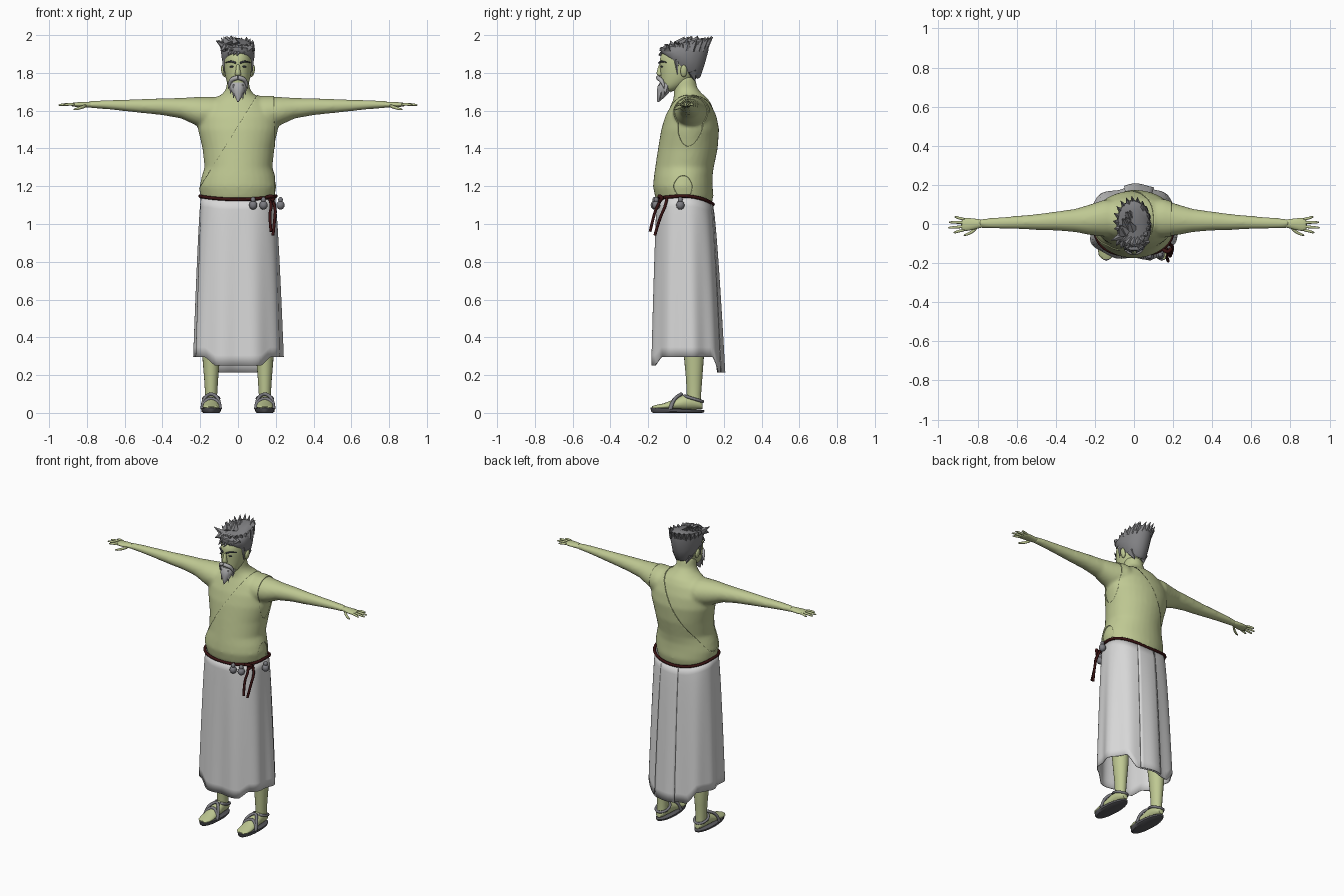
import bpy, bmesh, math, random
from mathutils import Vector, Matrix

if "Cube" in bpy.data.objects:
    bpy.data.objects.remove(bpy.data.objects["Cube"])
random.seed(4)
TAU = math.tau


def material(name, *rgb):
    m = bpy.data.materials.new(name)
    m.use_nodes = True
    m.diffuse_color = (*rgb, 1)
    m.node_tree.nodes["Principled BSDF"].inputs["Base Color"].default_value = (*rgb, 1)
    return m


SKIN = material("green skin", .52, .58, .29)
CLOTH = material("pale cloth", .68, .68, .68)
HAIR = material("grey hair", .22, .22, .23)
BEARD = material("light grey beard", .42, .42, .43)
BROW = material("dark brow", .05, .055, .07)
CORD = material("dark red cord", .04, .006, .006)
LEATHER = material("grey leather", .2, .2, .22)
SOLE = material("dark sole", .1, .1, .11)


def finish(name, data, mat, angle=60, subsurf=0):
    """Turn a bmesh or mesh into a shaded object."""
    if isinstance(data, bmesh.types.BMesh):
        bmesh.ops.recalc_face_normals(data, faces=data.faces)
        me = bpy.data.meshes.new(name)
        data.to_mesh(me)
        data.free()
    else:
        me = data
    ob = bpy.data.objects.new(name, me)
    bpy.context.collection.objects.link(ob)
    me.materials.clear()
    me.materials.append(mat)
    for o in bpy.context.selected_objects:
        o.select_set(False)
    ob.select_set(True)
    bpy.context.view_layer.objects.active = ob
    bpy.ops.object.shade_smooth_by_angle(angle=math.radians(angle))
    if subsurf:
        ob.modifiers.new("round", "SUBSURF").levels = subsurf
        ob.modifiers["round"].render_levels = subsurf
    return ob


def loft(bm, rings, axis="z", n=20, flip=1):
    """Elliptical rings (t, a, b, ra, rb[, slope]) joined along an axis."""
    loops = []
    for t, a, b, ra, rb, *slope in rings:
        loop = []
        for i in range(n):
            u, v = ra * math.cos(TAU * i / n), rb * math.sin(TAU * i / n)
            p = {"z": (a + u, b + v, t + (slope[0] * v if slope else 0)),
                 "x": (t, a + u, b + v), "y": (a + u, t, b + v)}[axis]
            loop.append(bm.verts.new((p[0] * flip, p[1], p[2])))
        loops.append(loop)
    for lo, hi in zip(loops, loops[1:]):
        for i in range(n):
            j = (i + 1) % n
            bm.faces.new((lo[i], lo[j], hi[j], hi[i]))
    bm.faces.new(loops[0])
    bm.faces.new(loops[-1])
    return bm


def spike(bm, base, tip, r, sides=5):
    base, tip = Vector(base), Vector(tip)
    d = tip - base
    mat = Matrix.Translation((base + tip) / 2) @ d.to_track_quat("Z", "Y").to_matrix().to_4x4()
    bmesh.ops.create_cone(bm, cap_ends=True, segments=sides, radius1=r, radius2=0.001,
                          depth=d.length, matrix=mat)


def ball(bm, at, size, tilt=0):
    mat = Matrix.Translation(at) @ Matrix.Rotation(tilt, 4, "Y") @ Matrix.Diagonal((*size, 1))
    bmesh.ops.create_uvsphere(bm, u_segments=14, v_segments=8, radius=1, matrix=mat)


def tube(name, points, radius, mat, closed=False, taper=None):
    """Round cord along smooth points."""
    cu = bpy.data.curves.new(name, "CURVE")
    cu.dimensions, cu.bevel_depth, cu.bevel_resolution = "3D", radius, 2
    cu.use_fill_caps = True
    sp = cu.splines.new("NURBS")
    sp.points.add(len(points) - 1)
    for i, p in enumerate(points):
        sp.points[i].co = (*p, 1)
        sp.points[i].radius = taper[i] if taper else 1
    sp.use_endpoint_u, sp.use_cyclic_u, sp.order_u = not closed, closed, 3
    tmp = bpy.data.objects.new(name + "_path", cu)
    me = bpy.data.meshes.new_from_object(tmp)
    bpy.data.objects.remove(tmp)
    return finish(name, me, mat)


# Torso, neck and arms blended into one skin
bm = loft(bmesh.new(), [
    (1.10, 0, -.005, .18, .135), (1.15, 0, -.01, .195, .15), (1.2, 0, -.017, .203, .153),
    (1.25, 0, -.015, .193, .15), (1.3, 0, -.008, .177, .15), (1.4, 0, .01, .188, .153),
    (1.5, 0, .022, .212, .148), (1.57, 0, .026, .21, .132), (1.63, 0, .028, .175, .108),
    (1.665, 0, .025, .125, .09), (1.69, 0, .01, .08, .075), (1.72, 0, -.003, .062, .063),
    (1.78, 0, -.012, .056, .06)], n=32)
ARM = [(.06, .03, 1.585, .09, .085), (.15, .03, 1.59, .095, .085), (.22, .022, 1.597, .08, .076),
       (.3, .018, 1.613, .06, .055), (.4, .015, 1.621, .049, .045), (.5, .01, 1.624, .041, .038),
       (.6, .008, 1.628, .034, .031), (.7, .005, 1.632, .029, .024), (.79, .003, 1.632, .024, .019)]
for s in (-1, 1):
    loft(bm, ARM, "x", flip=s)
body = finish("torso_and_arms", bm, SKIN, 180)
rm = body.modifiers.new("blend", "REMESH")
rm.mode, rm.voxel_size, rm.use_smooth_shade = "VOXEL", .01, True
sm = body.modifiers.new("relax", "SMOOTH")
sm.iterations = 8

# Draped wrap over the left shoulder, cut from the torso surface
dg = bpy.context.evaluated_depsgraph_get()
bm = bmesh.new()
bm.from_mesh(bpy.data.meshes.new_from_object(body.evaluated_get(dg)))
for co, no in (((.1, 0, 1.68), (.44, 0, -.27)), ((.19, 0, 1.6), (-1, 0, 0))):
    bmesh.ops.bisect_plane(bm, geom=bm.verts[:] + bm.edges[:] + bm.faces[:],
                           plane_co=co, plane_no=no, clear_inner=True)
wrap = finish("shoulder_wrap", bm, SKIN)
so = wrap.modifiers.new("thickness", "SOLIDIFY")
so.thickness, so.offset = .005, 1

# Hands with four fingers and a thumb
for s, side in ((1, "left"), (-1, "right")):
    bm = loft(bmesh.new(), [(.76, .003, 1.632, .02, .015), (.79, .002, 1.632, .023, .016),
                            (.83, -.001, 1.632, .032, .015), (.865, -.003, 1.632, .036, .012),
                            (.885, -.003, 1.632, .03, .009)], "x", 12, s)
    for y, tip, spread in ((-.03, .925, -.013), (-.012, .952, -.007), (.007, .948, .002), (.024, .92, .012)):
        loft(bm, [(.86, y, 1.633, .008, .008), (.9, y + spread / 2, 1.634, .008, .008),
                  (tip - .012, y + spread, 1.631, .007, .007), (tip, y + spread, 1.629, .003, .003)], "x", 8, s)
    loft(bm, [(.8, -.015, 1.628, .012, .011), (.825, -.04, 1.618, .01, .01),
              (.855, -.054, 1.609, .008, .008), (.872, -.058, 1.606, .003, .003)], "x", 8, s)
    finish(side + "_hand", bm, SKIN, 80, 1)

# Head, nose and ears
bm = loft(bmesh.new(), [
    (1.7, 0, -.09, .022, .028), (1.72, 0, -.078, .045, .055), (1.75, 0, -.055, .06, .078),
    (1.79, 0, -.042, .07, .094), (1.83, 0, -.037, .074, .102), (1.87, 0, -.035, .076, .107),
    (1.91, 0, -.03, .07, .1), (1.94, 0, -.02, .045, .07)], n=24)
loft(bm, [(1.782, 0, -.135, .016, .013), (1.795, 0, -.14, .018, .02), (1.82, 0, -.138, .011, .014),
          (1.85, 0, -.134, .009, .01)], n=10)
for s in (-1, 1):
    ball(bm, (s * .077, -.012, 1.81), (.012, .019, .033), s * .2)
finish("head", bm, SKIN, 80, 1)

# Brows and eyes
for s, side in ((1, "left"), (-1, "right")):
    tube(side + "_brow", [(s * .012, -.143, 1.852), (s * .035, -.135, 1.866), (s * .064, -.104, 1.855)],
         .006, BROW, taper=(.8, 1, .4))
    bm = bmesh.new()
    ball(bm, (s * .032, -.128, 1.833), (.014, .006, .005), s * .15)
    finish(side + "_eye", bm, BROW)
    # Moustache half
    tube(side + "_moustache", [(0, -.148, 1.775), (s * .025, -.143, 1.772), (s * .045, -.122, 1.75),
                               (s * .052, -.115, 1.715)], .013, BEARD, taper=(.9, 1, .8, .15))

# Pointed beard with ragged tufts
bm = loft(bmesh.new(), [(1.75, 0, -.105, .042, .035), (1.73, 0, -.11, .046, .042),
                        (1.705, 0, -.118, .037, .038), (1.675, .003, -.132, .02, .024),
                        (1.645, 0, -.148, .003, .004)], n=10)
for x, y, z in ((-.04, -.1, 1.69), (.04, -.1, 1.685), (-.024, -.13, 1.665), (.026, -.128, 1.66), (.0, -.07, 1.695)):
    spike(bm, (x * .8, y, 1.735), (x, y - .012, z), .017)
finish("beard", bm, BEARD, 45)

# Swept-back hair with spiky locks
bm = loft(bmesh.new(), [
    (1.835, 0, -.032, .07, .095, -.72), (1.85, 0, -.03, .081, .108, -.68), (1.89, 0, -.018, .088, .118, -.4),
    (1.93, -.003, 0, .088, .122, -.05), (1.958, -.005, .02, .076, .098, .15), (1.972, -.005, .035, .04, .05, .25)], n=18)
for i in range(20):
    a = TAU * i / 20
    c, s = math.cos(a), math.sin(a)
    lift = random.uniform(.0, .02)
    spike(bm, (c * .065, .005 + s * .085, 1.925),
          (c * .095 - .012, .005 + s * .128 + .01, 1.965 + .022 * s + lift * .5), .028)
for i in range(9):
    x = -.07 + .0165 * i
    spike(bm, (x, -.1 + 4 * x * x, 1.93),
          (x - .02 + random.uniform(-.008, .01), -.146 + 7 * x * x, random.uniform(1.885, 1.935)), .022)
for i in range(10):
    x, y = random.uniform(-.06, .06), random.uniform(-.05, .09)
    spike(bm, (x, y, 1.945), (x * 1.2 - .01, y + .035, random.uniform(1.98, 1.998)), .03)
spike(bm, (-.06, -.06, 1.93), (-.118, -.085, 1.972), .025)
for s in (-1, 1):
    spike(bm, (s * .071, -.05, 1.87), (s * .075, -.045, 1.79), .014)
    spike(bm, (s * .045, .03, 1.81), (s * .035, .05, 1.755), .03)
finish("hair", bm, HAIR, 40)


def waist(a, t=0, grow=0):
    """Point on the skirt at angle a, from the waist (t=0) to the hem (t=1)."""
    c, s = math.cos(a), math.sin(a)
    k = (abs(c) ** 2.5 + abs(s) ** 2.5) ** -.4
    e = t ** .7
    fold = 1 + .03 * e * math.sin(9 * a) + .02 * e * math.sin(5 * a + 1)
    top = 1.148 - (.018 if s < 0 else .045) * abs(s) ** 2
    hem = .295 - (.045 if s < 0 else .08) * max(0, min(1, (abs(s) - .72) / .15))
    return Vector((c * k * fold * (.196 + .036 * e + grow),
                   s * k * fold * (.147 + .037 * e + grow) - .008 + .012 * e, top + (hem - top) * t))


# Long skirt with folds and a lower front and back hem
bm = bmesh.new()
N, ROWS = 96, 16
grid = [[bm.verts.new(waist(TAU * i / N, j / ROWS)) for i in range(N)] for j in range(ROWS + 1)]
for up, low in zip(grid, grid[1:]):
    for i in range(N):
        bm.faces.new((up[i], low[i], low[(i + 1) % N], up[(i + 1) % N]))
skirt = finish("skirt", bm, CLOTH)
skirt.modifiers.new("thickness", "SOLIDIFY").thickness = .005

# Overlapping back panel
bm = bmesh.new()
panel = [[bm.verts.new(waist(1.15 + .09 * i, j / ROWS, .004 + .008 * j / ROWS)) for i in range(8)]
         for j in range(ROWS + 1)]
for up, low in zip(panel, panel[1:]):
    for i in range(7):
        bm.faces.new((up[i], low[i], low[i + 1], up[i + 1]))
finish("skirt_back_panel", bm, CLOTH).modifiers.new("thickness", "SOLIDIFY").thickness = .004

# Cord belt with hanging ends and small gourds
tube("belt", [waist(TAU * i / 40, 0, .005) for i in range(40)], .009, CORD, True)
tube("belt_end_front", [(.165, -.125, 1.14), (.18, -.15, 1.1), (.165, -.17, 1.05), (.175, -.19, .96)], .008, CORD)
tube("belt_end_side", [(.175, -.1, 1.14), (.2, -.11, 1.09), (.195, -.14, 1.03), (.185, -.165, .94)], .008, CORD)
tube("belt_knot", [(.15, -.13, 1.14), (.17, -.15, 1.15), (.195, -.12, 1.14), (.175, -.14, 1.12)], .01, CORD)
for i, (x, y) in enumerate(((.08, -.165), (.135, -.158), (.225, -.03))):
    bm = bmesh.new()
    ball(bm, (x, y, 1.1), (.022, .022, .024))
    ball(bm, (x, y, 1.128), (.013, .013, .016))
    finish(f"gourd_{i + 1}", bm, LEATHER)

# Legs, feet and sandals
for s, side in ((1, "left"), (-1, "right")):
    X = s * .142
    bm = loft(bmesh.new(), [(.05, X, .045, .032, .036), (.1, X, .042, .032, .038), (.18, X, .043, .037, .043),
                            (.3, X, .042, .047, .053), (.45, X, .03, .055, .06), (.7, X * .8, .01, .065, .07)])
    finish(side + "_leg", bm, SKIN)
    bm = loft(bmesh.new(), [(.088, X, .04, .018, .018), (.07, X, .05, .03, .03), (.03, X, .06, .035, .042),
                            (-.01, X, .056, .037, .04), (-.06, X, .045, .041, .028), (-.12, X, .034, .045, .016),
                            (-.16, X, .031, .038, .011), (-.18, X, .029, .02, .006)], "y")
    finish(side + "_foot", bm, SKIN)
    bm = loft(bmesh.new(), [(0, X, -.045, .042, .13), (.006, X, -.045, .05, .14, -.02),
                            (.02, X, -.045, .052, .143, -.05), (.023, X, -.045, .048, .138, -.05)], n=24)
    finish(side + "_sandal_sole", bm, SOLE, 40)
    for name, y0, y1 in (("front", -.085, -.055), ("cross", -.08, -.01)):
        h = .072 if name == "front" else .098
        tube(f"{side}_{name}_strap", [(X - .048, y0, .02), (X - .045, y0 + .01, h * .75), (X, y1, h + .01),
                                      (X + .045, y0 + .01, h * .75), (X + .048, y0, .02)], .009, LEATHER)
    tube(side + "_ankle_strap", [(X + .042 * math.cos(TAU * i / 12), .04 + .05 * math.sin(TAU * i / 12),
                                  .075 - .015 * math.sin(TAU * i / 12)) for i in range(12)], .008, LEATHER, True)
